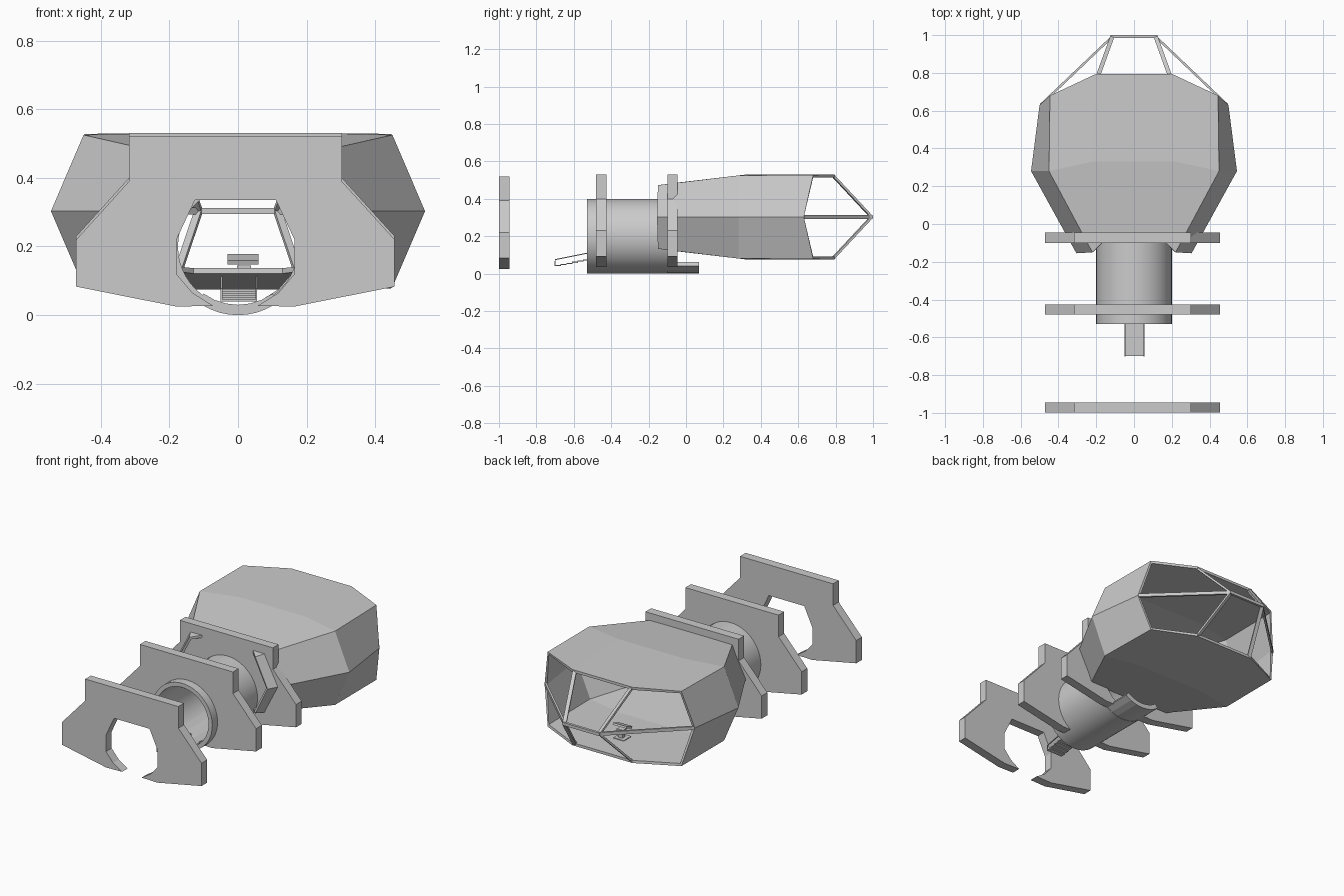
import bpy, bmesh, math
from mathutils import Vector

if "Cube" in bpy.data.objects:
    bpy.data.objects.remove(bpy.data.objects["Cube"])

def finish(name, bm):
    bmesh.ops.remove_doubles(bm, verts=bm.verts, dist=0.0005)
    bmesh.ops.recalc_face_normals(bm, faces=bm.faces)
    me = bpy.data.meshes.new(name)
    bm.to_mesh(me)
    bm.free()
    ob = bpy.data.objects.new(name, me)
    bpy.context.collection.objects.link(ob)
    return ob

def extrude_y(name, profile, y0, y1):
    """Extrude an (x, z) outline from y0 to y1."""
    bm = bmesh.new()
    f = bm.faces.new([bm.verts.new((x, y0, z)) for x, z in profile])
    r = bmesh.ops.extrude_face_region(bm, geom=[f])
    vs = [g for g in r['geom'] if isinstance(g, bmesh.types.BMVert)]
    bmesh.ops.translate(bm, verts=vs, vec=(0, y1 - y0, 0))
    return finish(name, bm)

def box(name, lo, hi):
    x0, z0, x1, z1 = lo[0], lo[2], hi[0], hi[2]
    return extrude_y(name, [(x0, z0), (x1, z0), (x1, z1), (x0, z1)], lo[1], hi[1])

def beam(name, a, b, w, h):
    """Rectangular bar between two points."""
    a, b = Vector(a), Vector(b)
    d = b - a
    ob = box(name, (-w / 2, -d.length / 2, -h / 2), (w / 2, d.length / 2, h / 2))
    ob.rotation_euler = d.to_track_quat('Y', 'Z').to_euler()
    ob.location = (a + b) / 2
    return ob

def arc(r, a0, a1, n, zc=0.2):
    return [(r * math.sin(a0 + (a1 - a0) * i / n), zc - r * math.cos(a0 + (a1 - a0) * i / n))
            for i in range(n + 1)]

# Bulkhead frames: open at the bottom
half = [(0.31, 0.52), (0.31, 0.39), (0.464, 0.22), (0.464, 0.083), (0.172, 0.025),
        (0.065, 0.027), (0.125, 0.065), (0.172, 0.12), (0.172, 0.22), (0.118, 0.335)]
outline = half + [(-x, z) for x, z in reversed(half)]
for name, y, dz in (("front_bulkhead", -0.972, 0), ("middle_bulkhead", -0.453, 0.01),
                    ("rear_bulkhead", -0.073, 0.01)):
    extrude_y(name, [(x - 0.0075, z + dz) for x, z in outline], y - 0.027, y + 0.027)

# Corridor tube
bm = bmesh.new()
rings = [[bm.verts.new((x, y, z)) for x, z in arc(r, 0, 2 * math.pi, 48)[:-1]]
         for r, y in ((0.2, -0.53), (0.2, -0.1), (0.175, -0.1), (0.175, -0.53))]
for k in range(4):
    p, q = rings[k], rings[(k + 1) % 4]
    for i in range(48):
        j = (i + 1) % 48
        bm.faces.new((p[i], p[j], q[j], q[i]))
tube = finish("corridor_tube", bm)
bpy.context.view_layer.objects.active = tube
tube.select_set(True)
bpy.ops.object.shade_smooth_by_angle(angle=math.radians(30))
tube.select_set(False)

# Keel strip under the tube, running on below the pod
t = math.radians(36)
extrude_y("keel", arc(0.198, -t, t, 6) + arc(0.17, t, -t, 6), -0.53, 0.07)

# Cockpit pod shell: one quarter, mirrored across x and z
ZC = 0.303
A0, A, B = (0.13, -0.06, 0.182), (0.22, -0.15, 0.17), (0.305, -0.155, 0)
C, D = (0.45, 0.28, 0.222), (0.545, 0.28, 0)
E, F = (0.445, 0.68, 0.225), (0.5, 0.63, 0)
G, H = (0.2, 0.795, 0.228), (0.22, 0.33, 0.228)
bm = bmesh.new()
for sz in (1, -1):
    def vert(p, sx):
        return bm.verts.new((p[0] * sx, p[1], ZC + sz * p[2]))
    for sx in (1, -1):
        for face in ((A, B, D, C), (C, D, F, E), (A0, A, C, H), (H, C, E, G)):
            bm.faces.new([vert(p, sx) for p in face])
    for p, q in ((A0, H), (H, G)):
        bm.faces.new([vert(p, 1), vert(q, 1), vert(q, -1), vert(p, -1)])
pod = finish("cockpit_pod", bm)
# ensure the shell faces outwards before thickening it
if sum(p.normal.dot(p.center - Vector((0, 0.3, ZC))) for p in pod.data.polygons) < 0:
    pod.data.flip_normals()
m = pod.modifiers.new("wall", 'SOLIDIFY')
m.thickness = 0.016
m.offset = -1

# Window bars of the nose
beam("nose_bar", (-0.125, 0.992, ZC), (0.125, 0.992, ZC), 0.015, 0.018)
for sx in (1, -1):
    beam("side_window_bar", (sx * 0.495, 0.63, ZC), (sx * 0.115, 0.992, ZC), 0.012, 0.02)
    for sz in (1, -1):
        beam("nose_strut", (sx * 0.19, 0.785, ZC + sz * 0.222), (sx * 0.115, 0.992, ZC), 0.022, 0.012)

# Boarding steps with side rails
for i in range(6):
    y = -0.70 + i * 0.03
    z = 0.04 + i * 0.006
    box("step", (-0.05, y, z), (0.055, y + 0.032, z + 0.006))
for x in (-0.048, 0.053):
    beam("hand_rail", (x, -0.70, 0.075), (x, -0.525, 0.11), 0.005, 0.005)
    for y, z in ((-0.70, 0.04), (-0.527, 0.072)):
        beam("rail_post", (x, y, z), (x, y + 0.001, z + 0.037), 0.005, 0.005)

# Control pedestal in the cockpit
box("pedestal_foot", (-0.02, 0.55, 0.085), (0.05, 0.62, 0.095))
box("pedestal_post", (0.003, 0.575, 0.095), (0.032, 0.6, 0.145))
box("pedestal_cap", (-0.003, 0.57, 0.13), (0.038, 0.605, 0.145))
beam("control_panel", (0.015, 0.555, 0.153), (0.015, 0.61, 0.172), 0.09, 0.012)
